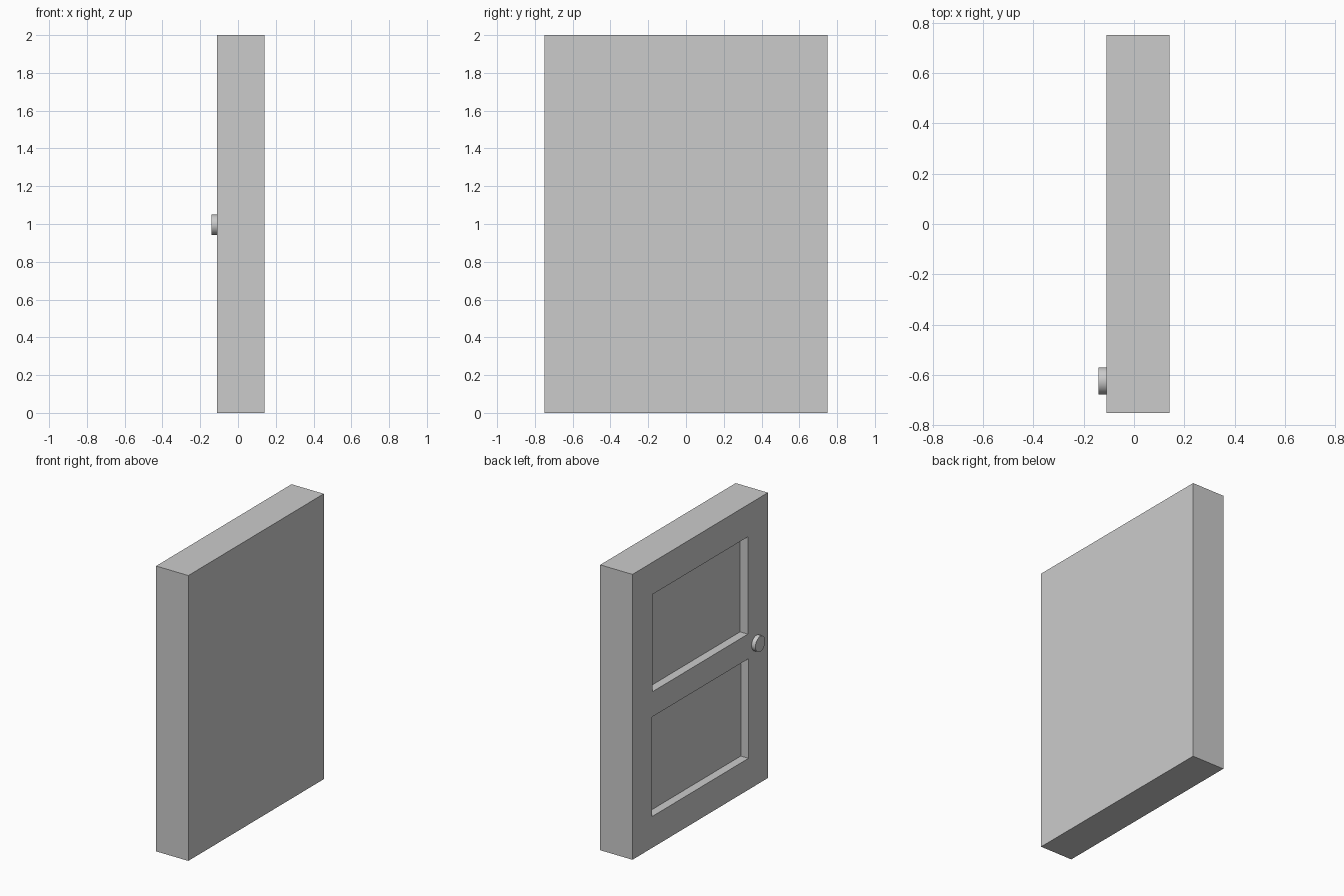
import bpy
from math import radians

if "Cube" in bpy.data.objects:
    bpy.data.objects.remove(bpy.data.objects["Cube"])

FACE_X, BACK_X = -0.11, 0.14   # panelled face and plain face of the door
RECESS = 0.06


def box(name, lo, hi):
    """Axis-aligned box between two corners."""
    bpy.ops.mesh.primitive_cube_add(size=1, location=[(a + b) / 2 for a, b in zip(lo, hi)])
    ob = bpy.context.object
    ob.name = name
    ob.scale = [b - a for a, b in zip(lo, hi)]
    bpy.ops.object.transform_apply(location=False, rotation=False, scale=True)
    return ob


# Door slab
door = box("door_slab", (FACE_X, -0.75, 0), (BACK_X, 0.75, 2))

# Two recessed panels: half width, bottom, top
panels = {"upper": (0.528, 1.093, 1.775), "lower": (0.535, 0.22, 0.918)}
for label, (half, z0, z1) in panels.items():
    cutter = box(label + "_panel_cutter", (FACE_X - 0.1, -half, z0), (FACE_X + RECESS, half, z1))
    cutter.hide_render = True
    cutter.display_type = 'WIRE'
    cutter.hide_set(True)
    mod = door.modifiers.new(label + "_panel", 'BOOLEAN')
    mod.operation = 'DIFFERENCE'
    mod.solver = 'EXACT'
    mod.object = cutter

# Round door knob, slightly sunk into the face
bpy.ops.mesh.primitive_cylinder_add(vertices=32, radius=0.054, depth=0.04,
                                    location=(-0.12, -0.623, 0.996),
                                    rotation=(0, radians(90), 0))
bpy.context.object.name = "door_knob"
bpy.ops.object.shade_smooth_by_angle(angle=radians(30))
